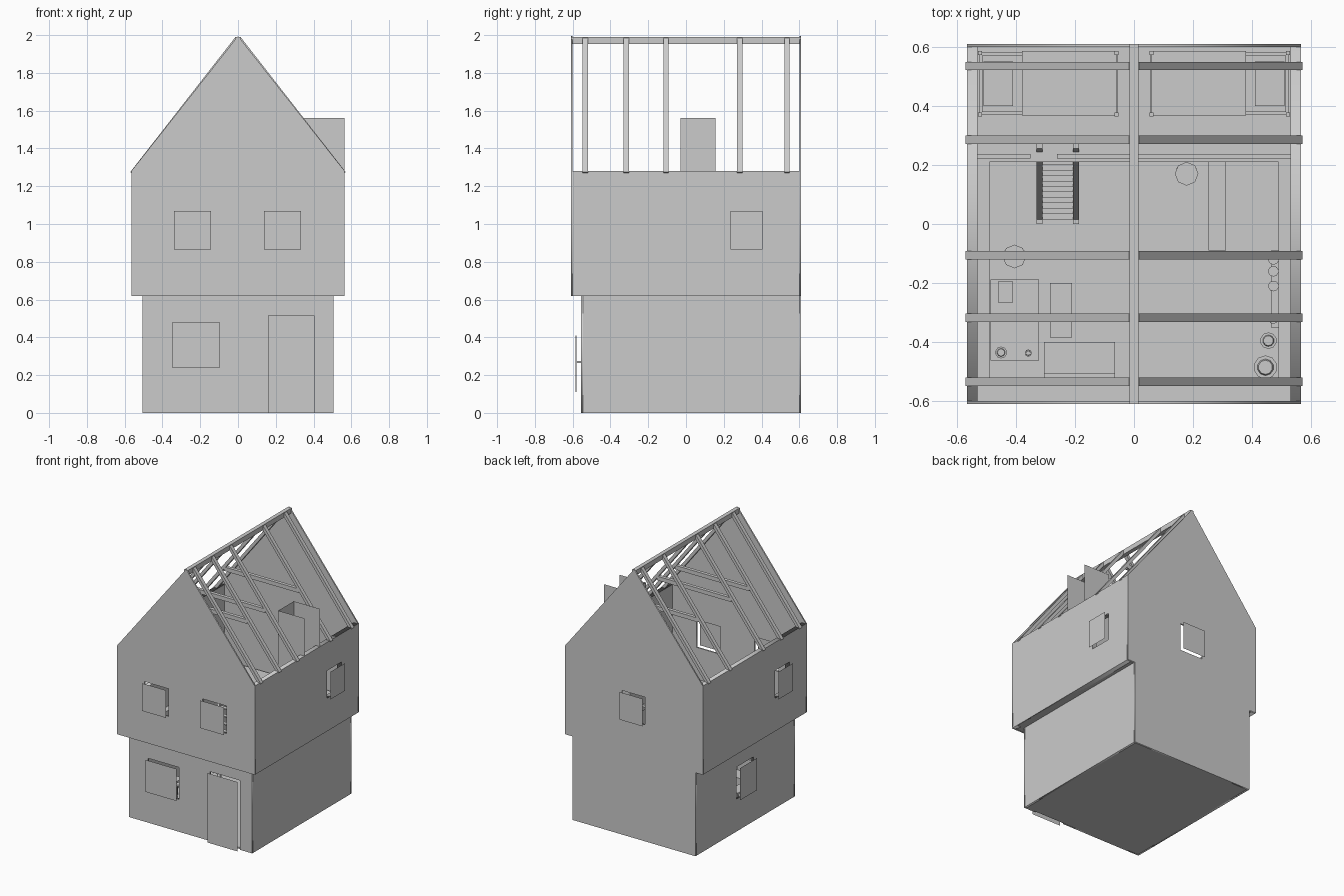
import bpy, bmesh, math
from mathutils import Matrix, Vector

if "Cube" in bpy.data.objects:
    bpy.data.objects.remove(bpy.data.objects["Cube"], do_unlink=True)

GREY = (0.6, 0.6, 0.6, 1)
mat = bpy.data.materials.new("plain grey")
mat.use_nodes = True
mat.diffuse_color = GREY
mat.node_tree.nodes["Principled BSDF"].inputs["Base Color"].default_value = GREY

FRONT = Matrix(((1, 0, 0, 0), (0, 0, -1, 0), (0, 1, 0, 0), (0, 0, 0, 1)))
SIDE = Matrix(((0, 0, 1, 0), (1, 0, 0, 0), (0, 1, 0, 0), (0, 0, 0, 1)))


def add(name, mesh):
    mesh.name = name
    mesh.materials.clear()
    mesh.materials.append(mat)
    ob = bpy.data.objects.new(name, mesh)
    bpy.context.collection.objects.link(ob)
    return ob


def from_bmesh(name, bm):
    mesh = bpy.data.meshes.new(name)
    bm.to_mesh(mesh)
    bm.free()
    return add(name, mesh)


def box(name, x, y, z):
    bm = bmesh.new()
    size = [b - a for a, b in (x, y, z)]
    mid = [(a + b) / 2 for a, b in (x, y, z)]
    bmesh.ops.create_cube(bm, size=1, matrix=Matrix.Translation(mid) @ Matrix.Diagonal((*size, 1)))
    return from_bmesh(name, bm)


def beam(name, a, b, width, depth):
    """Square beam from a to b, with its width along y."""
    a, b = Vector(a), Vector(b)
    d = (b - a).normalized()
    side = Vector((0, 1, 0))
    rot = Matrix((d, side, d.cross(side))).transposed().to_4x4()
    bm = bmesh.new()
    bmesh.ops.create_cube(bm, size=1, matrix=Matrix.Translation((a + b) / 2) @ rot
                          @ Matrix.Diagonal(((b - a).length, width, depth, 1)))
    return from_bmesh(name, bm)


def sheet(name, corners):
    bm = bmesh.new()
    bm.faces.new([bm.verts.new(c) for c in corners])
    return from_bmesh(name, bm)


def cone(name, x, y, z, r1, r2, h, n=10):
    bm = bmesh.new()
    bmesh.ops.create_cone(bm, cap_ends=True, segments=n, radius1=r1, radius2=r2, depth=h,
                          matrix=Matrix.Translation((x, y, z + h / 2)))
    return from_bmesh(name, bm)


def rect(u, v):
    return [(u[0], v[0]), (u[1], v[0]), (u[1], v[1]), (u[0], v[1])]


def wall(name, frame, at, thick, outline, holes=()):
    """Upright slab with rectangular openings, centred on the plane at 'at'."""
    cu = bpy.data.curves.new(name, "CURVE")
    cu.dimensions, cu.fill_mode, cu.extrude = "2D", "BOTH", thick / 2
    for loop in [outline] + [rect(*h) for h in holes]:
        sp = cu.splines.new("POLY")
        sp.points.add(len(loop) - 1)
        for p, (u, v) in zip(sp.points, loop):
            p.co = (u, v, 0, 1)
        sp.use_cyclic_u = True
    tmp = bpy.data.objects.new(name, cu)
    bpy.context.collection.objects.link(tmp)
    bpy.context.view_layer.update()
    mesh = bpy.data.meshes.new_from_object(tmp.evaluated_get(bpy.context.evaluated_depsgraph_get()))
    bpy.data.objects.remove(tmp, do_unlink=True)
    mesh.transform(Matrix.Translation(at) @ frame)
    bm = bmesh.new()
    bm.from_mesh(mesh)
    bmesh.ops.remove_doubles(bm, verts=bm.verts, dist=1e-4)
    bmesh.ops.recalc_face_normals(bm, faces=bm.faces)
    bm.to_mesh(mesh)
    bm.free()
    add(name, mesh)


def pane(name, frame, at, hole):
    sheet(name, [Vector(at) + (frame @ Vector((u, v, 0))) for u, v in rect(*hole)])


# Main dimensions
UX, LX, UY, LY = 0.565, 0.505, 0.61, -0.555
MID, EAVE, TOP = 0.62, 1.28, 1.995
UPZ, LOZ, OUT, T = (0.865, 1.07), (0.24, 0.478), 0.03, 0.01

# Upper gables and their windows
gable = [(-UX, MID), (UX, MID), (UX, EAVE), (0, TOP), (-UX, EAVE)]
front_holes = [((-0.34, -0.143), UPZ), ((0.137, 0.334), UPZ)]
back_holes = [((-0.09, 0.1), UPZ)]
for name, s, holes in (("front", -1, front_holes), ("back", 1, back_holes)):
    wall(name + "_gable", FRONT, (0, s * (UY - T / 2), 0), T, gable, holes)
    for h in holes:
        pane(name + "_window_pane", FRONT, (0, s * (UY + OUT), 0), h)

# Upper side walls and their windows
for name, s in (("left", 1), ("right", -1)):
    hole = (tuple(sorted((s * 0.235, s * 0.405))), UPZ)
    wall(name + "_upper_wall", SIDE, (s * (UX - 0.0175), 0, 0), 0.035, rect((-UY + T, UY - T), (MID, EAVE)), [hole])
    pane(name + "_upper_pane", SIDE, (s * (UX + OUT), 0, 0), hole)

# Lower walls, door and windows
door, low_win = ((0.16, 0.404), (0, 0.515)), ((-0.349, -0.095), LOZ)
(d0, d1), (_, dz) = door
low = [(-LX, 0), (d0, 0), (d0, dz), (d1, dz), (d1, 0), (LX, 0), (LX, MID), (-LX, MID)]
wall("front_lower_wall", FRONT, (0, LY + T / 2, 0), T, low, [low_win])
pane("door", FRONT, (0, LY - OUT, 0), door)
pane("front_lower_pane", FRONT, (0, LY - OUT, 0), low_win)
wall("back_lower_wall", FRONT, (0, UY - T / 2, 0), T, rect((-LX, LX), (0, MID)))
side_win = ((-0.07, 0.13), LOZ)
for name, s, holes in (("left", 1, []), ("right", -1, [side_win])):
    wall(name + "_lower_wall", SIDE, (s * (LX - 0.0075), 0, 0), 0.015, rect((LY + T, UY - T), (0, MID)), holes)
pane("right_lower_pane", SIDE, (-LX - OUT, 0, 0), side_win)
box("door_bar", (0.27, 0.275), (-0.584, -0.579), (0.11, 0.41))
box("door_bar_pin", (0.27, 0.275), (-0.58, LY), (0.265, 0.275))

# Floors and overhang ledges
box("ground_floor", (-LX + T, LX - T), (LY + T, UY - T), (0, 0.01))
box("loft_floor", (-UX, UX), (0.21, UY), (MID, MID + T))
box("front_ledge", (-UX, UX), (-UY, LY + T), (MID, MID + T))
for s in (-1, 1):
    box("side_ledge", tuple(sorted((s * 0.49, s * UX))), (LY, 0.21), (MID, MID + T))

# Roof frame
box("ridge_beam", (-0.015, 0.015), (-UY, UY), (1.953, 1.99))
for i, y in enumerate((-0.534, -0.317, -0.106, 0.285, 0.535)):
    for s in (-1, 1):
        beam("rafter", (s * 0.008, y, 1.979), (s * 0.562, y, 1.268), 0.028, 0.022)
    if 0 < i < 4:
        beam("collar_tie", (-0.305, y, 1.58), (0.305, y, 1.58), 0.025, 0.03)

# Chimney, a channel of thin sheets open to the outer wall
CX, C0, C1, CT = 0.35, -0.028, 0.155, 1.56
sheet("chimney_inner", [(CX, C0, MID), (CX, C1, MID), (CX, C1, CT), (CX, C0, CT)])
for y in (C0, C1):
    sheet("chimney_side", [(CX, y, MID), (0.53, y, MID), (0.53, y, EAVE), (UX, y, EAVE), (UX, y, CT), (CX, y, CT)])

# Loft railing and stairs
for x0, x1 in ((-0.53, -0.35), (-0.26, 0.53)):
    box("loft_rail", (x0, x1), (0.222, 0.237), (0.78, 0.8))
    for k in range(5):
        x = x0 + (x1 - x0 - 0.012) * k / 4
        box("rail_post", (x, x + 0.012), (0.224, 0.235), (MID, 0.78))
for x in (-0.32, -0.196):
    sheet_y = 0.27
    for lean in (0.0, 0.02):
        box("stair_foot", (x - 0.01, x + 0.01), (0.0 + lean, 0.02 + lean), (0, 0.06))
    d = beam("stair_stringer", (x, 0.01, 0.02), (x, 0.01, 0.66), 0.02, 0.02)
    # shear the upright into the stair slope
    for v in d.data.vertices:
        v.co.y += (v.co.z - 0.02) * 0.4
for k in range(12):
    y, z = 0.015 + 0.0185 * k, 0.05 + 0.047 * k
    box("stair_tread", (-0.31, -0.206), (y, y + 0.03), (z, z + 0.008))

# Beds
for s in (-1, 1):
    def bx(name, a, b, y, z):
        box(name, tuple(sorted((s * a, s * b))), y, z)
    bx("bed_frame", 0.055, 0.525, (0.37, 0.58), (0.66, 0.69))
    bx("mattress", 0.065, 0.515, (0.38, 0.57), (0.69, 0.72))
    bx("blanket", 0.06, 0.38, (0.368, 0.585), (0.68, 0.728))
    bx("pillow", 0.41, 0.51, (0.4, 0.55), (0.72, 0.745))
    for a in (0.052, 0.514):
        for y in (0.364, 0.572):
            bx("bed_post", a, a + 0.014, (y, y + 0.014), (MID, 0.75))


def table(name, x, y, h, leg=0.012):
    box(name + "_top", x, y, (h - 0.015, h))
    for lx in (x[0], x[1] - leg):
        for ly in (y[0], y[1] - leg):
            box(name + "_leg", (lx, lx + leg), (ly, ly + leg), (0, h - 0.015))


# Ground floor furniture
table("desk", (-0.485, -0.322), (-0.462, -0.188), 0.2)
table("bench", (-0.285, -0.21), (-0.385, -0.2), 0.1)
table("counter", (0.253, 0.312), (-0.09, 0.21), 0.2)
box("sofa_seat", (-0.305, -0.065), (-0.51, -0.4), (0, 0.1))
box("sofa_back", (-0.305, -0.065), (-0.52, -0.505), (0, 0.2))
box("desk_book", (-0.46, -0.41), (-0.265, -0.195), (0.2, 0.21))
box("desk_paper", (-0.44, -0.37), (-0.395, -0.3), (0.2, 0.205))
for x, y in ((-0.405, -0.11), (0.178, 0.17)):
    cone("stool_seat", x, y, 0.1, 0.04, 0.04, 0.012, 8)
    for k in range(3):
        a = math.tau * k / 3 - math.pi / 2
        cone("stool_leg", x + 0.033 * math.cos(a), y + 0.033 * math.sin(a), 0, 0.006, 0.006, 0.1, 6)

# Shelf with pots
box("shelf", (0.463, 0.49), (-0.35, -0.09), (0.3, 0.31))
for y in (-0.12, -0.16, -0.21, -0.32):
    cone("shelf_pot", 0.472, y, 0.31, 0.014, 0.018, 0.04)
for x, y, z, r in ((0.455, -0.395, 0, 0.028), (0.445, -0.485, 0, 0.04), (-0.45, -0.435, 0.2, 0.02), (-0.358, -0.437, 0.2, 0.012)):
    cone("pot_body", x, y, z, r * 0.7, r, r * 1.8)
    cone("pot_rim", x, y, z + r * 1.8, r * 0.7, r * 0.6, r * 0.3)
